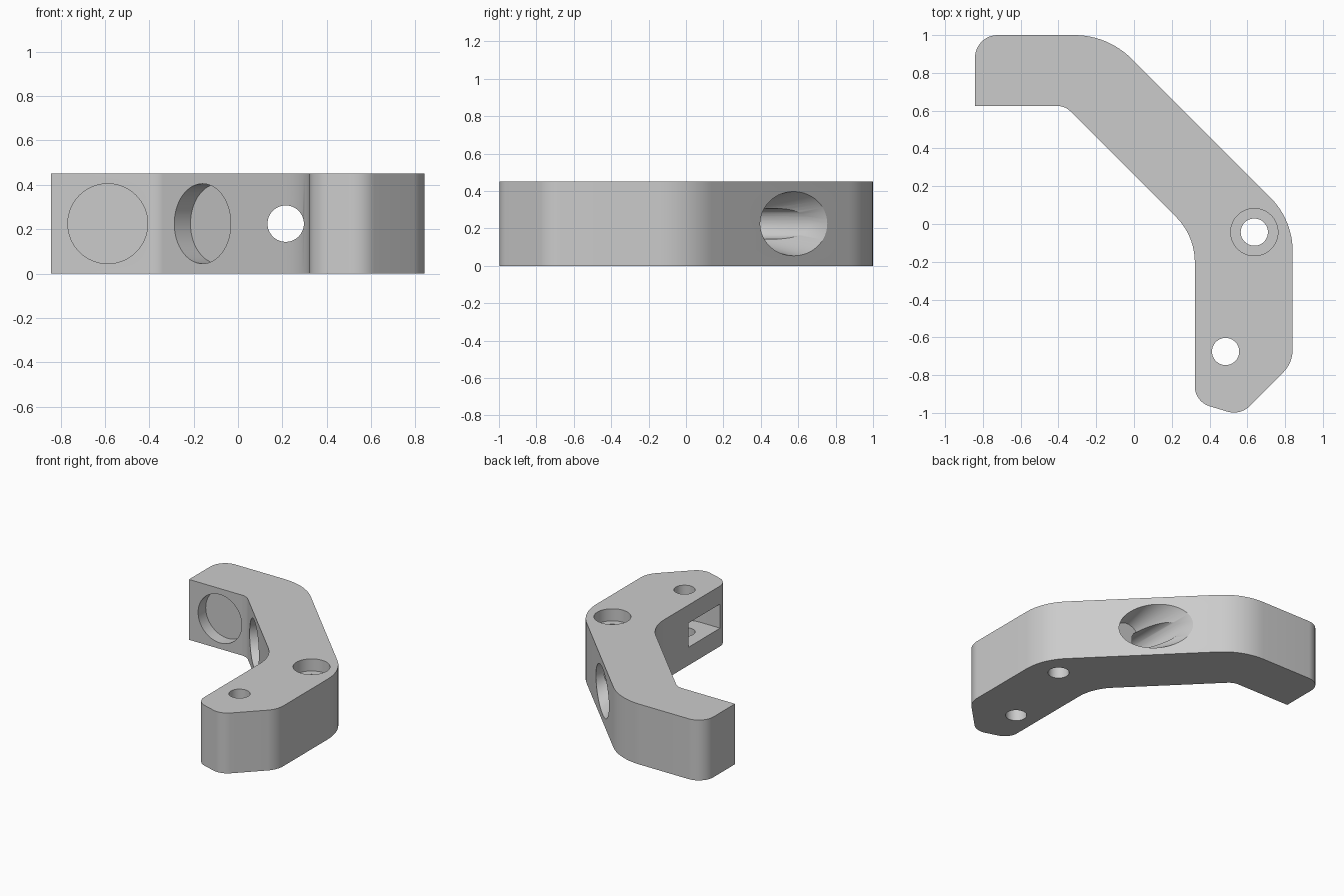
import bpy, bmesh, math
from mathutils import Vector

if "Cube" in bpy.data.objects:
    bpy.data.objects.remove(bpy.data.objects["Cube"], do_unlink=True)

HEIGHT = 0.45
MID = HEIGHT / 2

grey = bpy.data.materials.new("plain_grey")
grey.use_nodes = True
grey.diffuse_color = (0.6, 0.6, 0.6, 1)
grey.node_tree.nodes["Principled BSDF"].inputs["Base Color"].default_value = (0.6, 0.6, 0.6, 1)


def make_object(name, bm):
    mesh = bpy.data.meshes.new(name)
    bmesh.ops.recalc_face_normals(bm, faces=bm.faces)
    bm.to_mesh(mesh)
    bm.free()
    mesh.materials.append(grey)
    obj = bpy.data.objects.new(name, mesh)
    bpy.context.collection.objects.link(obj)
    return obj


def rounded_outline(corners, steps=12):
    """Replace each (x, y, radius) corner with a tangent arc."""
    points = []
    for i, (x, y, r) in enumerate(corners):
        p = Vector((x, y))
        if r == 0:
            points.append(p)
            continue
        a = (Vector(corners[i - 1][:2]) - p).normalized()
        b = (Vector(corners[(i + 1) % len(corners)][:2]) - p).normalized()
        half = a.angle(b) / 2
        centre = p + (a + b).normalized() * r / math.sin(half)
        start = p + a * r / math.tan(half) - centre
        end = p + b * r / math.tan(half) - centre
        sweep = start.angle(end)
        for k in range(steps + 1):
            t = k / steps
            points.append(centre + (start * math.sin((1 - t) * sweep)
                                    + end * math.sin(t * sweep)) / math.sin(sweep))
    return points


def prism(name, points, low, high):
    bm = bmesh.new()
    face = bm.faces.new([bm.verts.new((p[0], p[1], low)) for p in points])
    top = bmesh.ops.extrude_face_region(bm, geom=[face])["geom"]
    bmesh.ops.translate(bm, vec=(0, 0, high - low),
                        verts=[v for v in top if isinstance(v, bmesh.types.BMVert)])
    return make_object(name, bm)


def rod(name, start, end, r1, r2=None):
    """Round cutter, optionally tapered, between two points."""
    start, end = Vector(start), Vector(end)
    axis = end - start
    bm = bmesh.new()
    bmesh.ops.create_cone(bm, cap_ends=True, segments=64, radius1=r1,
                          radius2=r1 if r2 is None else r2, depth=axis.length)
    turn = Vector((0, 0, 1)).rotation_difference(axis).to_matrix().to_4x4()
    bmesh.ops.transform(bm, matrix=turn, verts=bm.verts)
    bmesh.ops.translate(bm, vec=(start + end) / 2, verts=bm.verts)
    return make_object(name, bm)


# Angled bracket body
outline = [(-0.842, 0.625, 0), (-0.365, 0.625, 0.1), (0.322, -0.062, 0.34),
           (0.322, -0.941, 0.11), (0.563, -1.014, 0.12), (0.84, -0.735, 0.17),
           (0.84, 0.022, 0.4), (-0.138, 1.0, 0.43), (-0.842, 1.0, 0.12)]
body = prism("bracket_body", rounded_outline(outline), 0, HEIGHT)

cutters = []

# Shallow round pockets on the two inner faces
cutters.append(rod("end_pocket", (-0.587, 0.5, MID), (-0.587, 0.715, MID), 0.18))
cutters.append(rod("diagonal_pocket", (-0.23, 0.35, MID), (-0.087, 0.493, MID), 0.18))

# Vertical bolt holes, one with a counterbore
bolt, pivot = (0.485, -0.675), (0.637, -0.043)
for name, spot in (("bolt_hole", bolt), ("pivot_hole", pivot)):
    cutters.append(rod(name, (*spot, -0.1), (*spot, 0.6), 0.072))
cutters.append(rod("pivot_counterbore", (*pivot, 0.36), (*pivot, 0.6), 0.125))

# Side slot with a round inner end around the bolt hole
slot_r = 0.187
arc = [(bolt[0] + slot_r * math.cos(a), bolt[1] + slot_r * math.sin(a))
       for a in (math.pi * (k / 32 - 0.5) for k in range(33))]
left = 0.2
slot = [(left, bolt[1] - slot_r)] + arc + [(left, bolt[1] + slot_r)]
cutters.append(prism("side_slot", slot, 0.135, 0.315))

# Screw hole through the diagonal arm with a tapered recess outside
cutters.append(rod("screw_hole", (0.215, -0.25, MID), (0.215, 0.95, MID), 0.082))
cutters.append(rod("tapered_recess", (0.338, 0.33, MID), (0.338, 0.93, MID), 0.108, 0.282))

# Cut everything out of the body
bpy.context.view_layer.objects.active = body
for cutter in cutters:
    cutter.hide_render = True
    mod = body.modifiers.new(cutter.name, "BOOLEAN")
    mod.operation = "DIFFERENCE"
    mod.solver = "EXACT"
    mod.object = cutter
    bpy.ops.object.modifier_apply(modifier=mod.name)
    bpy.data.objects.remove(cutter, do_unlink=True)

# Smooth the curved walls, keep the edges sharp
bpy.ops.object.select_all(action="DESELECT")
body.select_set(True)
bpy.ops.object.shade_smooth_by_angle(angle=math.radians(28))
